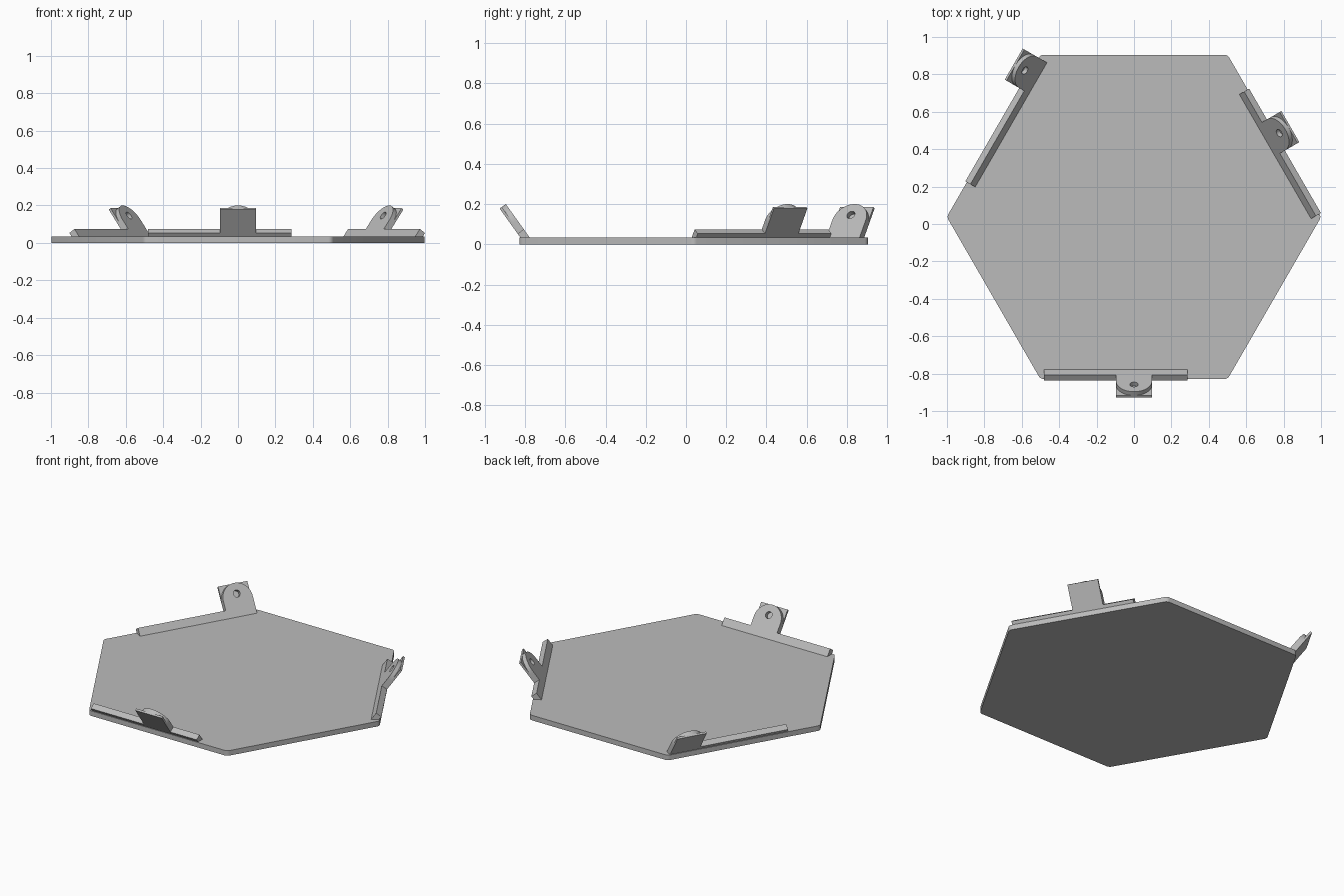
import bpy, bmesh, math
from mathutils import Vector, Matrix

old = bpy.data.objects.get("Cube")
if old:
    bpy.data.objects.remove(old, do_unlink=True)

grey = bpy.data.materials.new("plain_grey")
grey.use_nodes = True
colour = (0.5, 0.5, 0.5, 1)
grey.diffuse_color = colour
grey.node_tree.nodes["Principled BSDF"].inputs["Base Color"].default_value = colour

CENTRE = Vector((0, 0.038, 0))
TILT = math.radians(35.5)
LEAN = Vector((0, -math.sin(TILT), math.cos(TILT)))   # up along a bracket
BACK = Vector((0, -math.cos(TILT), -math.sin(TILT)))  # through a bracket, outward
ACROSS = Vector((1, 0, 0))
ROOT = Vector((0, -0.813, 0.03))                      # inner foot of a bracket
THICK, ROUND_THICK, HALF, TALL = 0.038, 0.025, 0.096, 0.209


def arc(cx, cy, r, start, end, steps):
    angles = [math.radians(start + (end - start) * i / steps) for i in range(steps + 1)]
    return [(cx + r * math.cos(a), cy + r * math.sin(a)) for a in angles]


def prism(name, loops, origin, ax, ay, depth, turn=0):
    """Fill an outline (with optional hole loops) and extrude it."""
    bm = bmesh.new()
    for loop in loops:
        vs = [bm.verts.new(origin + ax * p + ay * q) for p, q in loop]
        for i, v in enumerate(vs):
            bm.edges.new((vs[i - 1], v))
    if len(loops) == 1:
        bm.faces.new(bm.verts)
    else:
        bmesh.ops.triangle_fill(bm, edges=bm.edges[:], use_beauty=True)
    ext = bmesh.ops.extrude_face_region(bm, geom=bm.faces[:], use_keep_orig=True)
    moved = [g for g in ext["geom"] if isinstance(g, bmesh.types.BMVert)]
    bmesh.ops.translate(bm, verts=moved, vec=depth)
    bmesh.ops.recalc_face_normals(bm, faces=bm.faces[:])
    bm.transform(Matrix.Translation(CENTRE) @ Matrix.Rotation(turn, 4, "Z"))
    mesh = bpy.data.meshes.new(name)
    bm.to_mesh(mesh)
    bm.free()
    mesh.materials.append(grey)
    ob = bpy.data.objects.new(name, mesh)
    bpy.context.collection.objects.link(ob)
    bpy.ops.object.select_all(action="DESELECT")
    ob.select_set(True)
    bpy.context.view_layer.objects.active = ob
    bpy.ops.object.shade_smooth_by_angle(angle=math.radians(25))
    return ob


# Hexagonal base plate with slightly rounded corners
corner = 0.03
reach = 1.001 - corner / math.cos(math.radians(30))
outline = []
for k in range(6):
    a = math.radians(60 * k)
    outline += arc(reach * math.cos(a), reach * math.sin(a), corner,
                   60 * k - 30, 60 * k + 30, 4)
prism("base_plate", [outline], Vector(), ACROSS, Vector((0, 1, 0)), Vector((0, 0, 0.033)))

# Section of the leaning rail, cut level with the underside of the plate
slope = math.tan(TILT)
inner_top = ROOT + LEAN * 0.055
outer_top = inner_top + BACK * THICK
section = [(ROOT.y + ROOT.z * slope, 0), (inner_top.y, inner_top.z),
           (outer_top.y, outer_top.z), (outer_top.y + outer_top.z * slope, 0)]


def bracket(label, turn, tab_at, start=-0.482, end=0.286):
    # Rail on either side of the tab
    for side, a, b in (("a", start, tab_at - HALF), ("b", tab_at + HALF, end)):
        if b - a > 0.01:
            prism(f"{label}_rail_{side}", [section], ACROSS * a, Vector((0, 1, 0)),
                  Vector((0, 0, 1)), ACROSS * (b - a), turn)
    # Rounded inner ear with its hole, and the square plate behind it
    foot = ROOT + ACROSS * tab_at
    ear = [(-HALF, 0), (HALF, 0)] + arc(0, TALL - HALF, HALF, 0, 180, 24)
    hole = arc(0, 0.143, 0.022, 0, 345, 23)
    prism(f"{label}_round_ear", [ear, hole], foot, ACROSS, LEAN, BACK * ROUND_THICK, turn)
    square = [(-HALF, 0), (HALF, 0), (HALF, TALL), (-HALF, TALL)]
    prism(f"{label}_square_back", [square], foot + BACK * ROUND_THICK, ACROSS, LEAN,
          BACK * (THICK - ROUND_THICK), turn)


bracket("front_bracket", 0, 0)
bracket("left_bracket", math.radians(120), 0)
bracket("right_bracket", math.radians(240), -0.482 + HALF)
